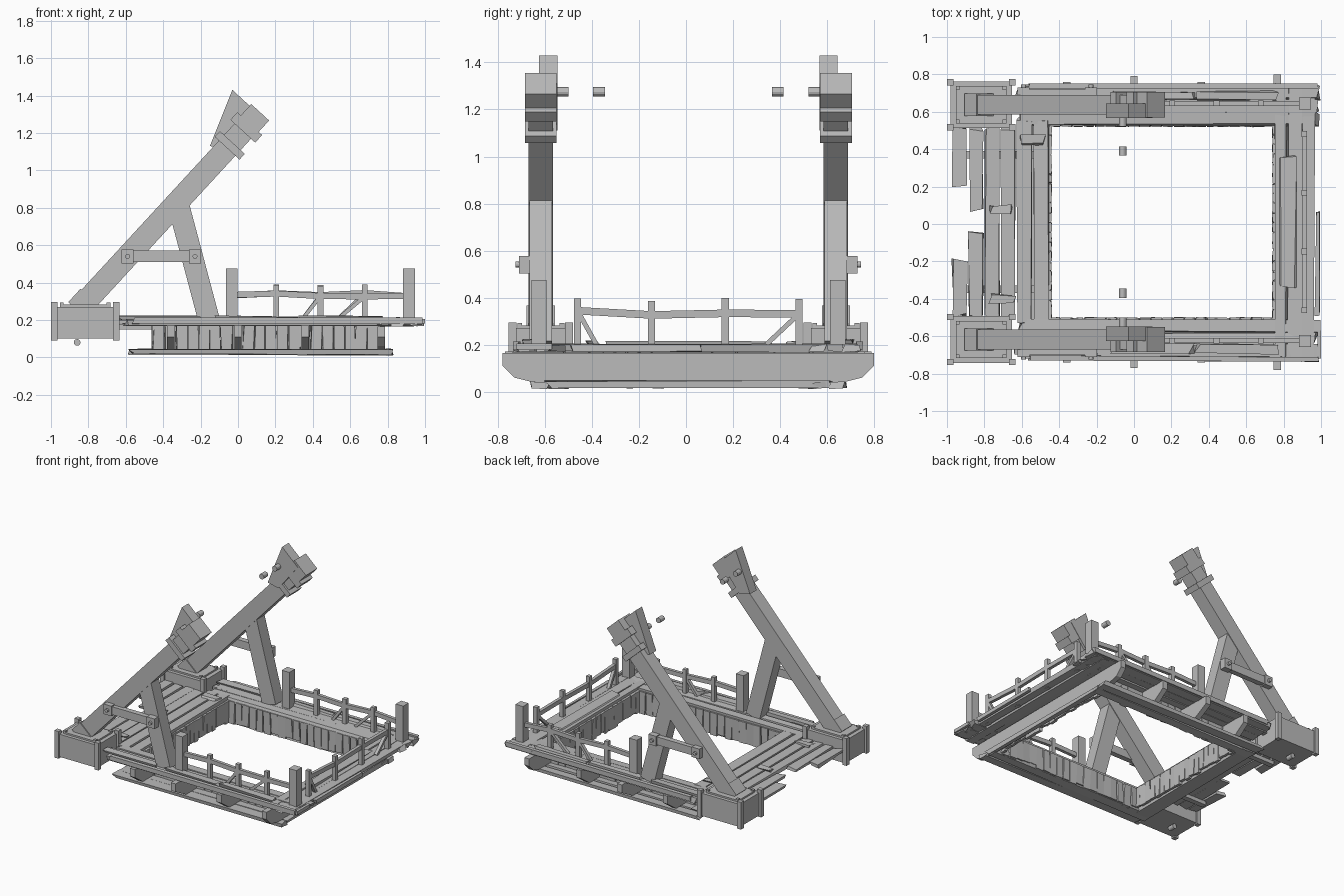
import bpy, bmesh, math, random
from mathutils import Vector, Matrix

random.seed(4)
if "Cube" in bpy.data.objects:
    bpy.data.objects.remove(bpy.data.objects["Cube"])

shade = (0.5, 0.5, 0.5, 1)
grey = bpy.data.materials.new("weathered_grey")
grey.use_nodes = True
grey.diffuse_color = shade
grey.node_tree.nodes["Principled BSDF"].inputs["Base Color"].default_value = shade

# Shared measures of the platform
middle = 0.01
inner, outer = 0.52, 0.73
opening_right, opening_left, left_edge = -0.45, 0.75, 0.98
deck_low, deck_top = 0.17, 0.2
rail_line = 0.635
beam_sides = (0.575, 0.68)
beam_centre = sum(beam_sides) / 2
foot, head = Vector((-0.83, 0.28)), Vector((0.1, 1.29))


def span(centre, width):
    return (centre - width / 2, centre + width / 2)


def place(along, across, up, axis):
    """Point from a position along and across the chosen direction."""
    return Vector((along, across, up) if axis == "x" else (across, along, up))


def box(bm, along, across, up, axis="x", rough=0.0):
    """Box from three spans; rough loosens its ends most."""
    low, high = (place(along[i], across[i], up[i], axis) for i in range(2))
    matrix = Matrix.Translation((low + high) / 2) @ Matrix.Diagonal((*(high - low), 1))
    wobble = place(rough, rough / 2, rough / 4, axis)
    for vert in bmesh.ops.create_cube(bm, size=1, matrix=matrix)["verts"]:
        vert.co += Vector([random.uniform(-w, w) for w in wobble])


def prism(bm, outline, across, axis="x"):
    """Upright outline (along, up) pushed from one side to the other."""
    start, end = across
    face = bm.faces.new([bm.verts.new(place(a, start, up, axis)) for a, up in outline])
    new = bmesh.ops.extrude_face_region(bm, geom=[face])["geom"]
    bmesh.ops.translate(bm, vec=place(0, end - start, 0, axis),
                        verts=[g for g in new if isinstance(g, bmesh.types.BMVert)])


def bar(bm, start, end, width, across, axis="x"):
    """Straight slanted bar between two (along, up) points."""
    start, end = Vector(start), Vector(end)
    half = (end - start).orthogonal().normalized() * width / 2
    prism(bm, [start + half, end + half, end - half, start - half], across, axis)


def pin(bm, x, z, radius, across):
    near, far = across
    matrix = Matrix.Translation((x, (near + far) / 2, z)) @ Matrix.Rotation(math.pi / 2, 4, "X")
    bmesh.ops.create_cone(bm, cap_ends=True, segments=12, radius1=radius, radius2=radius,
                          depth=far - near, matrix=matrix)


def planks(bm, ends, across, up, count, axis="x", rough=0.02, gap=0.005):
    """Row of equal boards lying side by side."""
    low, high = across
    step = (high - low) / count
    for i in range(count):
        edge = low + i * step
        box(bm, ends, (edge, edge + step - gap), up, axis, rough)


def railing(bm, start, end, count, line, axis, braces):
    """Thin posts, sagging rails and a few slanted braces."""
    stops = [start + (end - start) * i / (count + 1) for i in range(count + 2)]
    heights = [random.uniform(0.325, 0.345) for _ in stops]
    across = span(line, 0.024)
    for stop in stops[1:-1]:
        box(bm, span(stop, 0.03), span(line, 0.03), (deck_low, random.uniform(0.38, 0.4)), axis)
    for i in range(count + 1):
        bar(bm, (stops[i], heights[i]), (stops[i + 1], heights[i + 1]), 0.032, across, axis)
    for i, lean in braces:
        bar(bm, (stops[i], heights[i]), (stops[i] + lean, deck_top), 0.02, across, axis)


def finish(bm, name, side=1):
    """Set the part on its side of the middle line and link it."""
    for vert in bm.verts:
        vert.co.y = middle + side * vert.co.y
    bmesh.ops.recalc_face_normals(bm, faces=bm.faces)
    mesh = bpy.data.meshes.new(name)
    bm.to_mesh(mesh)
    bm.free()
    mesh.materials.append(grey)
    bpy.context.collection.objects.link(bpy.data.objects.new(name, mesh))


for side, label in ((-1, "front"), (1, "back")):
    # Anchor box with corner posts, stepped lid, bolts and foot peg
    bm = bmesh.new()
    box_x = -0.817
    box(bm, span(box_x, 0.33), span(beam_centre, 0.25), (0.1, 0.27))
    box(bm, span(box_x, 0.27), span(beam_centre, 0.2), (0.26, 0.282))
    for i in (-1, 1):
        for j in (-1, 1):
            box(bm, span(box_x + i * 0.166, 0.034), span(beam_centre + j * 0.12, 0.034), (0.09, 0.295))
            box(bm, span(box_x + i * 0.125, 0.02), span(beam_centre + j * 0.09, 0.02), (0.28, 0.292))
    pin(bm, -0.86, 0.08, 0.018, span(beam_centre, 0.05))
    finish(bm, label + "_anchor_box", side)

    # Leaning beam and its foot collar
    bm = bmesh.new()
    bar(bm, foot, head, 0.12, beam_sides)
    bar(bm, foot.lerp(head, -0.03), foot.lerp(head, 0.04), 0.135, span(beam_centre, 0.12))
    finish(bm, label + "_leaning_beam", side)

    # Collars, end block, cheek plate and pins of the beam head
    bm = bmesh.new()
    for low, high, width in ((0.83, 0.86, 0.18), (0.92, 0.96, 0.18), (0.96, 1.02, 0.13)):
        bar(bm, foot.lerp(head, low), foot.lerp(head, high), width, span(beam_centre, 0.135))
    prism(bm, [(-0.03, 1.43), (0.1, 1.31), (-0.06, 1.11), (-0.15, 1.13)], (0.557, rail_line))
    for near in (0.355, 0.51):
        pin(bm, -0.06, 1.275, 0.02, (near, near + 0.05))
    finish(bm, label + "_beam_head", side)

    # Strut below the beam, with the level tie outside
    bm = bmesh.new()
    bar(bm, (-0.32, 0.82), (-0.155, deck_top), 0.115, span(beam_centre, 0.095))
    tie_ends = (-0.59, -0.23)
    box(bm, tie_ends, (0.67, 0.71), span(0.54, 0.06))
    for x in tie_ends:
        box(bm, span(x, 0.065), (0.67, 0.72), span(0.54, 0.075))
        pin(bm, x, 0.54, 0.013, (0.71, 0.735))
    finish(bm, label + "_strut", side)

    # Side deck, edge trim and loose boards on top
    bm = bmesh.new()
    planks(bm, (-0.6, left_edge), (inner, outer), (deck_low, deck_top), 3)
    box(bm, (-0.56, left_edge), span(outer, 0.025), (0.178, 0.212), rough=0.01)
    for x in (-0.42, 0.1, 0.55):
        box(bm, span(x, 0.42), (0.65, 0.7), (deck_top, 0.22), rough=0.02)
    box(bm, (-0.64, -0.5), span(0.62, 0.04), (0.18, deck_top))
    finish(bm, label + "_deck", side)

    # Lower boards
    bm = bmesh.new()
    planks(bm, (-0.57, 0.82), (inner, 0.67), (0.015, 0.04), 2)
    finish(bm, label + "_lower_boards", side)

    # Wedge brackets under the deck
    bm = bmesh.new()
    for x in (-0.36, 0, 0.36):
        reach = 0.75 if x else 0.78
        prism(bm, [(inner, 0.04), (0.65, 0.04), (reach, 0.11), (reach, deck_low), (inner, deck_low)],
              span(x, 0.04), "y")
    finish(bm, label + "_brackets", side)

    # Side railing between two stout posts
    bm = bmesh.new()
    end_posts = (-0.033, 0.915)
    for x in end_posts:
        box(bm, span(x, 0.063), span(rail_line, 0.065), (deck_low, 0.475))
    railing(bm, *end_posts, 3, rail_line, "x", ((2, -0.1), (3, -0.15)))
    finish(bm, label + "_railing", side)

# Deck of the left end with its worn outer strips
bm = bmesh.new()
planks(bm, (-outer, outer), (opening_left, 0.97), (deck_low, deck_top), 3, "y")
box(bm, (-outer, -0.58), (left_edge, 1), (0.18, 0.205), "y")
box(bm, (-0.5, 0.05), span(left_edge, 0.02), (deck_low, deck_top), "y", 0.01)
box(bm, span(0, 0.7), span(0.82, 0.08), (deck_top, 0.213), "y", 0.02)
finish(bm, "left_deck")

# Broken boards of the right end, the outer ones snapped in two
bm = bmesh.new()
for i, hole in enumerate((0.2, 0.06, 0, 0, 0, 0)):
    edge = -0.97 + i * 0.087
    reach = 0.5 if i < 4 else 0.55
    pieces = ((-reach, -hole), (hole, reach)) if hole else ((-reach, reach),)
    for ends in pieces:
        box(bm, ends, (edge, edge + 0.074), (0.178, deck_top), "y", 0.015)
for x, y in ((-0.55, 0.44), (-0.7, -0.41), (-0.7, 0.07)):
    box(bm, span(x, 0.12), span(y, 0.04), (deck_top, 0.215), rough=0.02)
for y in (-0.36, 0.36):
    box(bm, (-0.92, opening_right), span(y, 0.04), (0.15, 0.178))
finish(bm, "right_deck")

# Lower board of the right end
bm = bmesh.new()
box(bm, (-0.6, 0.6), (-0.58, -0.47), (0.02, 0.045), "y", 0.02)
finish(bm, "right_lower_board")

# Long cross joist of the left end with tapered tips
bm = bmesh.new()
half = [(0.66, 0.04), (0.74, 0.06), (0.79, 0.11), (0.79, 0.165)]
prism(bm, half + [(-y, z) for y, z in reversed(half)], span(0.765, 0.04), "y")
box(bm, (-0.6, 0.6), (0.785, 0.82), (0.015, 0.045), "y", 0.02)
finish(bm, "left_cross_joist")

# Upright boards lining the opening
bm = bmesh.new()
for axis, ends, lines in (("x", (opening_right, opening_left), (-inner, inner)),
                          ("y", (-inner, inner), (opening_right, opening_left))):
    width = (ends[1] - ends[0]) / 20
    for line in lines:
        for i in range(20):
            edge = ends[0] + i * width
            box(bm, (edge, edge + width * 0.94), span(line, 0.02),
                (random.uniform(0.012, 0.035), 0.18), axis, 0.006)
finish(bm, "opening_lining")

# Railing of the left end
bm = bmesh.new()
railing(bm, -rail_line - 0.15, rail_line + 0.15, 4, 0.91, "y", ((1, 0.08), (4, -0.14)))
bmesh.ops.delete(bm, geom=[v for v in bm.verts if abs(v.co.y) > 0.7], context="VERTS")
finish(bm, "left_railing")
